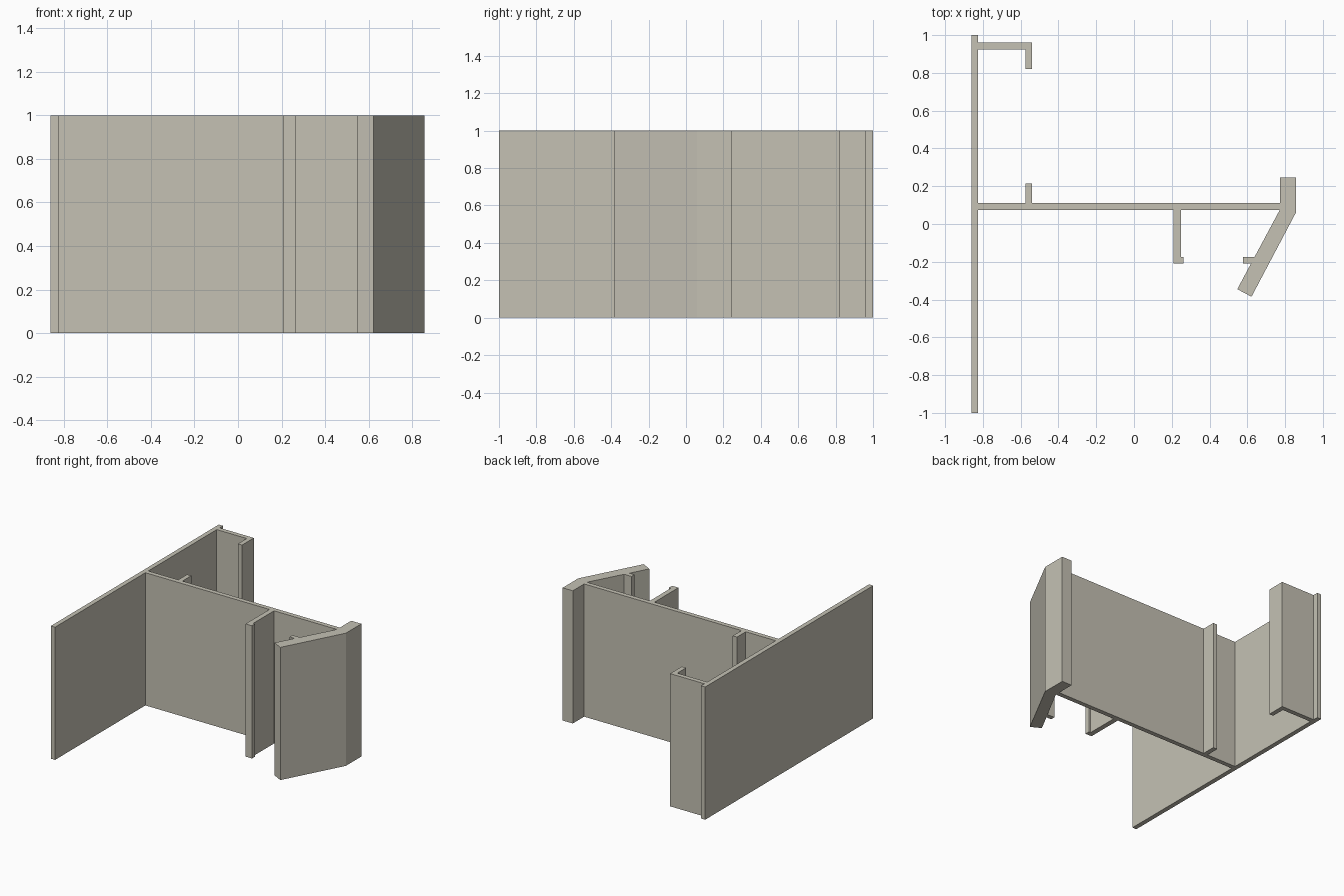
import bpy
import bmesh

# Remove the default object
default = bpy.data.objects.get("Cube")
if default:
    bpy.data.objects.remove(default, do_unlink=True)


def make_material(name, colour):
    material = bpy.data.materials.new(name)
    material.use_nodes = True
    material.diffuse_color = colour
    shader = next(n for n in material.node_tree.nodes if n.type == "BSDF_PRINCIPLED")
    shader.inputs["Base Color"].default_value = colour
    return material


def extrude_outline(name, outline, height, material):
    """Raise one closed plan outline (counter-clockwise) into a solid bar."""
    mesh = bpy.data.meshes.new(name)
    bm = bmesh.new()
    base = bm.faces.new([bm.verts.new((x, y, 0)) for x, y in outline])
    raised = bmesh.ops.extrude_face_region(bm, geom=[base], use_keep_orig=True)
    top = [v for v in raised["geom"] if isinstance(v, bmesh.types.BMVert)]
    bmesh.ops.translate(bm, verts=top, vec=(0, 0, height))
    bmesh.ops.recalc_face_normals(bm, faces=bm.faces)
    bm.to_mesh(mesh)
    bm.free()
    mesh.materials.append(material)
    bar = bpy.data.objects.new(name, mesh)
    bpy.context.collection.objects.link(bar)
    return bar


# Shared plan lines
plate_out, plate_in = -0.86, -0.825
web_front, web_back = 0.075, 0.11
lip_left, lip_right = -0.575, -0.54
foot_front, foot_back = -0.21, -0.175
stem_left, stem_right = 0.21, 0.248
jamb_in, jamb_out = 0.772, 0.857

# Long side plate, front end
plate_front = [(plate_out, -1), (plate_in, -1), (plate_in, web_front)]

# Hooked stem in front of the web
hooked_stem = [
    (stem_left, web_front), (stem_left, foot_front), (0.263, foot_front),
    (0.263, foot_back), (stem_right, foot_back), (stem_right, web_front),
]

# Slanted leg with its small inner catch, and the thick upright jamb
slanted_leg = [
    (jamb_in, web_front), (0.638, foot_back), (0.577, foot_back),
    (0.577, foot_front), (0.619, foot_front), (0.547, -0.345), (0.622, -0.385),
]
jamb = [(jamb_out, 0.06), (jamb_out, 0.245), (jamb_in, 0.245), (jamb_in, web_back)]

# Short rib behind the web
rib = [
    (lip_right, web_back), (lip_right, 0.215),
    (lip_left, 0.215), (lip_left, web_back),
]

# Back arm with a returning lip
back_arm = [
    (plate_in, web_back), (plate_in, 0.925), (lip_left, 0.925), (lip_left, 0.82),
    (lip_right, 0.82), (lip_right, 0.96), (plate_in, 0.96),
]

# Long side plate, back end
plate_back = [(plate_in, 1), (plate_out, 1)]

aluminium = make_material("warm grey", (0.555, 0.535, 0.456, 1))
outline = plate_front + hooked_stem + slanted_leg + jamb + rib + back_arm + plate_back
extrude_outline("frame_profile", outline, 1.0, aluminium)
